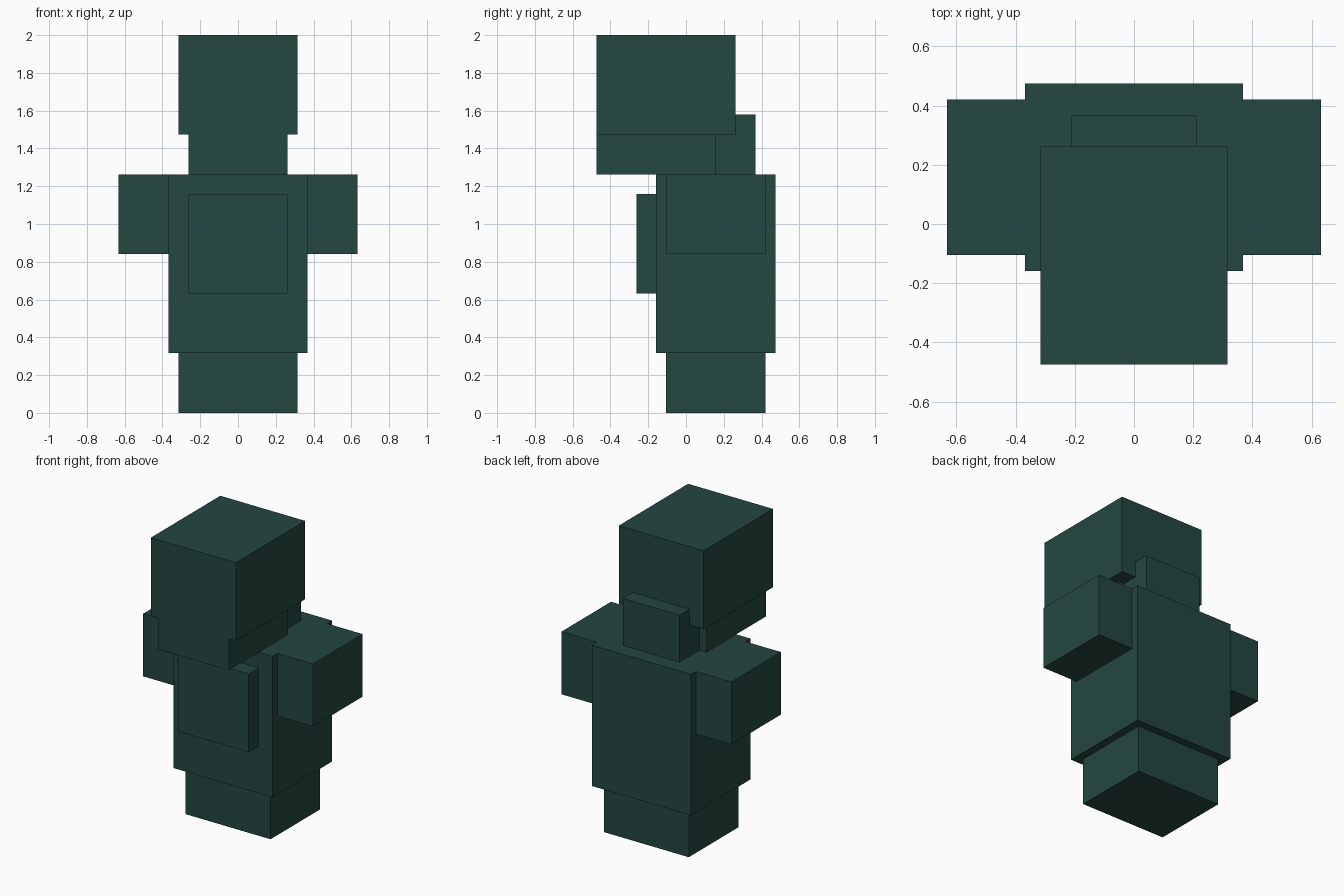
import bpy
from mathutils import Matrix, Vector
import bmesh

cube = bpy.data.objects.get("Cube")
if cube:
    bpy.data.objects.remove(cube, do_unlink=True)

U = 2 / 19  # one block unit; the figure is 19 units tall

green = bpy.data.materials.new("dark_teal_green")
green.use_nodes = True
colour = (0.0176, 0.0630, 0.0529, 1)
green.diffuse_color = colour
green.node_tree.nodes["Principled BSDF"].inputs["Base Color"].default_value = colour


def block(name, x, y, z):
    """Box spanning the given (min, max) ranges in block units."""
    spans = (x, y, z)
    centre = Vector([(a + b) / 2 * U for a, b in spans])
    size = Vector([(b - a) * U for a, b in spans])
    bm = bmesh.new()
    bmesh.ops.create_cube(bm, size=1, matrix=Matrix.Diagonal((*size, 1)))
    mesh = bpy.data.meshes.new(name)
    bm.to_mesh(mesh)
    bm.free()
    mesh.materials.append(green)
    obj = bpy.data.objects.new(name, mesh)
    obj.location = centre
    bpy.context.collection.objects.link(obj)
    return obj


# Lower body and torso
block("base", (-3, 3), (-1, 4), (0, 3))
block("torso", (-3.5, 3.5), (-1.5, 4.5), (3, 12))
block("chest_plate", (-2.5, 2.5), (-2.5, -1.5), (6, 11))

# Arms, one on each side
block("left_arm", (3.5, 6), (-1, 4), (8, 12))
block("right_arm", (-6, -3.5), (-1, 4), (8, 12))

# Head, jaw and the block behind the neck
block("jaw", (-2.5, 2.5), (-4.5, 1.5), (12, 14))
block("head", (-3, 3), (-4.5, 2.5), (14, 19))
block("neck_hump", (-2, 2), (1.5, 3.5), (12, 15))
